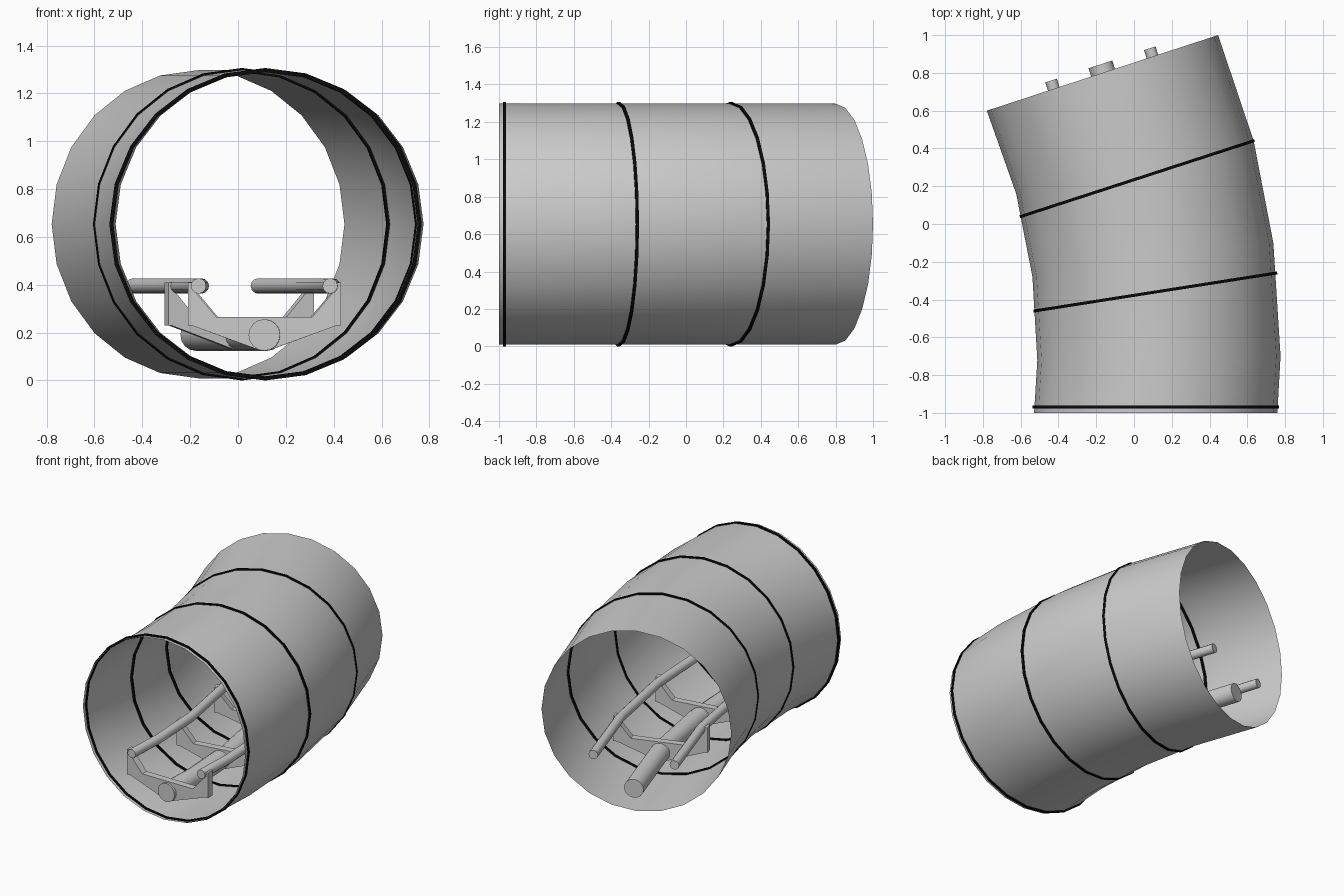
import bpy, bmesh, math

if "Cube" in bpy.data.objects:
    bpy.data.objects.remove(bpy.data.objects["Cube"])

def material(name, v):
    m = bpy.data.materials.new(name)
    m.diffuse_color = (v, v, v, 1)
    m.use_nodes = True
    m.node_tree.nodes["Principled BSDF"].inputs["Base Color"].default_value = m.diffuse_color
    return m

GREY = material("light grey", 0.6)
BLACK = material("black", 0.003)

# Stations along the bend: centre x, centre y, turn angle in degrees
TUBE_PATH = [(0.115, -1.0, 0), (0.132, -0.71, 1), (0.10, -0.19, 8),
             (0.005, 0.30, 12.6), (-0.167, 0.80, 18.1)]
TRACK_PATH = [(0.11, -0.97, 0), (0.122, -0.68, 2), (0.10, -0.25, 9),
              (0.005, 0.28, 17), (-0.178, 0.845, 18.1)]
AXIS_Z = 0.653

def place(station, u, z, along=0.0):
    """Point at sideways offset u and height z in a station's frame."""
    x, y, deg = station
    c, s = math.cos(math.radians(deg)), math.sin(math.radians(deg))
    return (x + u * c - along * s, y + u * s + along * c, z)

def finish(name, bm, mat, smooth=True):
    bmesh.ops.recalc_face_normals(bm, faces=bm.faces)
    me = bpy.data.meshes.new(name)
    bm.to_mesh(me)
    bm.free()
    me.materials.append(mat)
    ob = bpy.data.objects.new(name, me)
    bpy.context.collection.objects.link(ob)
    if smooth:
        bpy.ops.object.select_all(action='DESELECT')
        ob.select_set(True)
        bpy.context.view_layer.objects.active = ob
        bpy.ops.object.shade_smooth_by_angle(angle=math.radians(35))
    return ob

def sweep(name, path, u0, z0, radius, sides, caps, mat):
    """Round pipe following the stations."""
    bm = bmesh.new()
    loops = []
    for st in path:
        loops.append([bm.verts.new(place(st, u0 + radius * math.cos(2 * math.pi * i / sides),
                                         z0 + radius * math.sin(2 * math.pi * i / sides)))
                      for i in range(sides)])
    for a, b in zip(loops, loops[1:]):
        for i in range(sides):
            j = (i + 1) % sides
            bm.faces.new((a[i], a[j], b[j], b[i]))
    if caps:
        bm.faces.new(loops[0])
        bm.faces.new(loops[-1])
    return finish(name, bm, mat)

def plate(name, station, profile, depth, mat):
    """Flat profile (u, z) extruded along the track."""
    bm = bmesh.new()
    a = [bm.verts.new(place(station, u, z, -depth / 2)) for u, z in profile]
    b = [bm.verts.new(place(station, u, z, depth / 2)) for u, z in profile]
    bm.faces.new(a)
    bm.faces.new(b)
    for i in range(len(a)):
        j = (i + 1) % len(a)
        bm.faces.new((a[i], a[j], b[j], b[i]))
    return finish(name, bm, mat, smooth=False)

def hoop(name, station, r_in, r_out, width, mat, sides=24):
    """Square-section ring around the tunnel wall."""
    bm = bmesh.new()
    section = [(r_in, -width / 2), (r_out, -width / 2), (r_out, width / 2), (r_in, width / 2)]
    loops = []
    for i in range(sides):
        t = 2 * math.pi * i / sides
        loops.append([bm.verts.new(place(station, r * math.cos(t), AXIS_Z + r * math.sin(t), w))
                      for r, w in section])
    for i in range(sides):
        a, b = loops[i], loops[(i + 1) % sides]
        for k in range(4):
            m = (k + 1) % 4
            bm.faces.new((a[k], a[m], b[m], b[k]))
    return finish(name, bm, mat)

# Tunnel wall, open at both ends
sweep("tunnel_wall", TUBE_PATH, 0, AXIS_Z, 0.644, 24, False, GREY)

# Black hoops
for i, st in enumerate([(0.115, -0.97, 0), (0.113, -0.36, 8.9), (0.017, 0.24, 18)]):
    hoop("hoop_%d" % (i + 1), st, 0.636, 0.653, 0.016, BLACK)

# Running rails and central spine
sweep("left_rail", TRACK_PATH, -0.275, 0.395, 0.032, 12, True, GREY)
sweep("right_rail", TRACK_PATH, 0.275, 0.395, 0.032, 12, True, GREY)
sweep("spine_pipe", TRACK_PATH, 0, 0.19, 0.066, 16, True, GREY)

# Cross ties: U-shaped frame with chamfered corners and a wedge to the spine
half = [(0.32, 0.23), (0.32, 0.41), (0.285, 0.41), (0.285, 0.365), (0.20, 0.265)]
frame = half + [(-u, z) for u, z in reversed(half)]
wedge = [(0.31, 0.232), (0.03, 0.13), (-0.03, 0.13), (-0.31, 0.232)]
for i, st in enumerate([(0.11, -0.93, 0), (0.11, -0.33, 9), (0.005, 0.27, 18)]):
    plate("tie_frame_%d" % (i + 1), st, frame, 0.05, GREY)
    plate("tie_wedge_%d" % (i + 1), st, wedge, 0.04, GREY)
